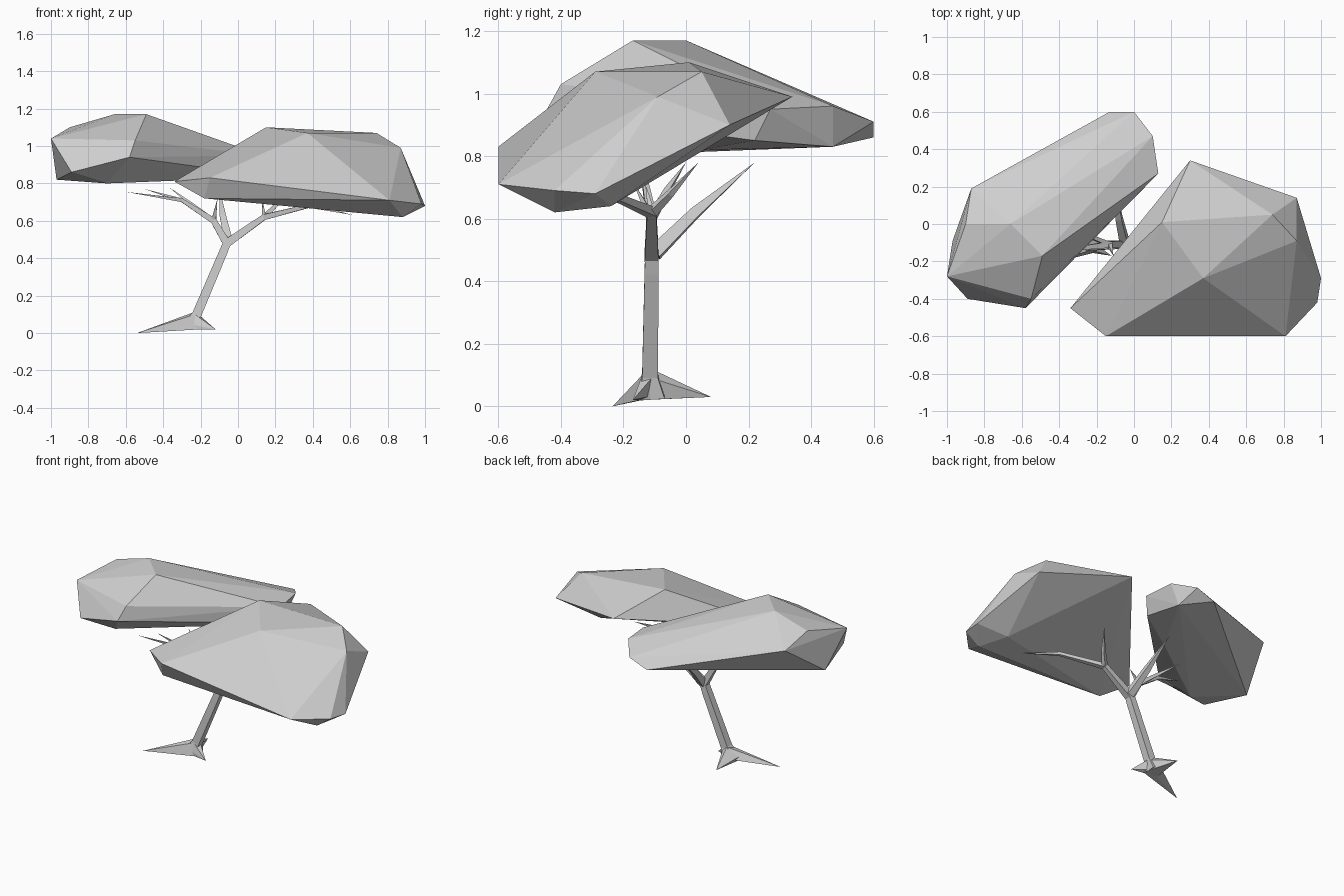
import bpy
import bmesh
from mathutils import Vector

if "Cube" in bpy.data.objects:
    bpy.data.objects.remove(bpy.data.objects["Cube"], do_unlink=True)

grey = bpy.data.materials.new("pale_grey")
grey.use_nodes = True
tone = (.62, .62, .62, 1)
grey.diffuse_color = tone
grey.node_tree.nodes["Principled BSDF"].inputs["Base Color"].default_value = tone


def finish(name, bm):
    """Turn a bmesh into a flat shaded grey object."""
    bmesh.ops.recalc_face_normals(bm, faces=bm.faces)
    mesh = bpy.data.meshes.new(name)
    bm.to_mesh(mesh)
    bm.free()
    mesh.materials.append(grey)
    part = bpy.data.objects.new(name, mesh)
    bpy.context.collection.objects.link(part)
    return part


def faceted_clump(name, corners):
    """Foliage clump: the faceted convex skin around its corner points."""
    bm = bmesh.new()
    for corner in corners:
        bm.verts.new(corner)
    result = bmesh.ops.convex_hull(bm, input=bm.verts)
    loose = [g for g in result["geom_interior"] if isinstance(g, bmesh.types.BMVert)]
    bmesh.ops.delete(bm, geom=loose, context="VERTS")
    finish(name, bm)


def limb(name, path, radii, up=(0, 1, 0), sides=4):
    """Tapered, few-sided tube along a path; a zero radius makes a point."""
    bm = bmesh.new()
    points = [Vector(p) for p in path]
    rings = []
    for i, (point, radius) in enumerate(zip(points, radii)):
        along = (points[min(i + 1, len(points) - 1)] - points[max(i - 1, 0)]).normalized()
        across = along.cross(Vector(up)).normalized()
        if radius == 0:
            rings.append([bm.verts.new(point)] * sides)
            continue
        other = along.cross(across)
        corners = [(across, other), (other, -across), (-across, -other), (-other, across)]
        rings.append([bm.verts.new(point + (a + b) * radius * .7) for a, b in corners])
    for low, high in zip(rings, rings[1:]):
        for k in range(sides):
            n = (k + 1) % sides
            ring = [low[k], low[n], high[n], high[k]]
            bm.faces.new(list(dict.fromkeys(ring)))
    bm.faces.new(rings[0])
    if radii[-1] > 0:
        bm.faces.new(rings[-1])
    finish(name, bm)


# Foliage clumps: upper rim, outline, then underside
faceted_clump("left_canopy", [
    (.15, .01, 1.1), (.74, .05, 1.07), (.37, -.29, 1.07), (.87, -.09, .99),
    (.3, .34, .99), (.87, .14, .9), (1, -.29, .68), (.98, -.42, .69),
    (.81, -.6, .71), (-.15, -.6, .83), (-.34, -.45, .81),
    (-.18, -.54, .72), (.88, -.42, .62), (.8, -.24, .64)])

faceted_clump("right_canopy", [
    (-.66, 0, 1.17), (-.49, -.17, 1.17), (-.9, 0, 1.1), (-1, -.28, 1.04),
    (-.55, -.4, 1.03), (-.58, -.45, .94), (-.89, -.4, .86), (-.87, .19, 1.03),
    (.13, .27, .95), (.1, .47, .96), (0, .6, .91), (-.13, .6, .86),
    (.04, .47, .83), (.08, .22, .85), (-.2, .05, .82),
    (-.7, -.3, .8), (-.97, -.09, .82)])

# Leaning trunk
foot = (-.25, -.11, .04)
fork = (-.06, -.11, .48)
limb("trunk", [foot, (-.22, -.115, .1), (-.08, -.11, .43), fork],
     [.06, .036, .032, .03])

# Flared roots, each a spike from the trunk flare down to its tip
flare = [(-.23, -.14, .1), (-.2, -.11, .09), (-.24, -.09, .11),
         (-.32, -.14, .06), (-.29, -.08, .04), (-.2, -.15, .02), (-.3, -.14, .02)]
for side, tip in {"right": (-.54, -.235, 0), "left": (-.12, -.17, .02),
                  "back": (-.28, .08, .03)}.items():
    bm = bmesh.new()
    for p in flare + [tip]:
        bm.verts.new(p)
    bmesh.ops.convex_hull(bm, input=bm.verts)
    finish(side + "_root", bm)

# Branches and twigs
left_joint = (.14, -.11, .62)
right_joint = (-.13, -.11, .6)
spread = (-.3, -.13, .71)
limb("left_branch", [fork, left_joint, (.38, -.25, .68), (.62, -.33, .63)],
     [.032, .022, .014, 0])
limb("left_upper_twig", [left_joint, (.2, -.05, .68), (.27, .04, .78)], [.02, .014, 0])
limb("left_short_twig", [left_joint, (.13, -.13, .71)], [.016, 0])
limb("back_branch", [(-.05, -.1, .49), (-.08, .03, .62), (-.1, .22, .78)], [.032, .024, 0])
limb("right_branch", [fork, right_joint, spread, (-.6, -.22, .755)], [.03, .024, .014, 0])
limb("right_middle_twig", [spread, (-.5, -.15, .77)], [.014, 0])
limb("right_back_twig", [right_joint, (-.25, -.06, .69), (-.37, 0, .78)], [.018, .013, 0])
limb("right_short_twig", [right_joint, (-.11, -.17, .72)], [.018, 0])
